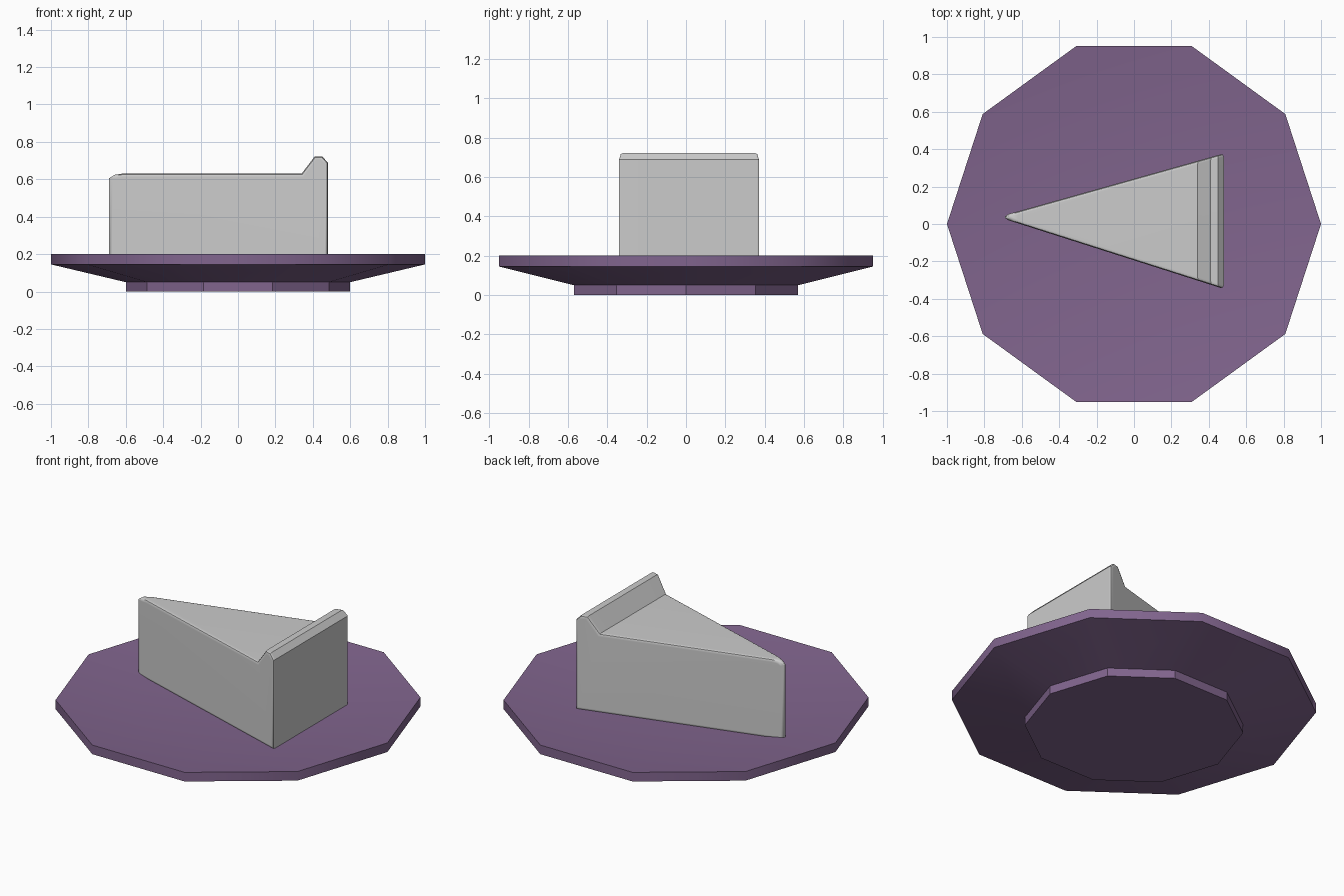
import bpy, bmesh, math
from mathutils import Vector

if "Cube" in bpy.data.objects:
    bpy.data.objects.remove(bpy.data.objects["Cube"])


def make_object(name, bm):
    bmesh.ops.recalc_face_normals(bm, faces=bm.faces)
    mesh = bpy.data.meshes.new(name)
    bm.to_mesh(mesh)
    bm.free()
    obj = bpy.data.objects.new(name, mesh)
    bpy.context.collection.objects.link(obj)
    return obj


def bridge(bm, a, b):
    n = len(a)
    return [bm.faces.new((a[i], a[(i + 1) % n], b[(i + 1) % n], b[i])) for i in range(n)]


# Ten-sided plate: flat-sided foot, smooth flared body, shallow dished top
SIDES = 10
bm = bmesh.new()
rings = []
for r, z in [(0.6, 0), (0.6, 0.05), (1.0, 0.145), (1.0, 0.2), (0.6, 0.155)]:
    rings.append([bm.verts.new((r * math.cos(math.tau * i / SIDES),
                                r * math.sin(math.tau * i / SIDES), z))
                  for i in range(SIDES)])
for k, (a, b) in enumerate(zip(rings, rings[1:])):
    for f in bridge(bm, a, b):
        f.smooth = k > 0
bm.faces.new(rings[0])
bm.faces.new(rings[-1]).smooth = True
# Keep the rim and foot outlines crisp
for ring in rings[:4]:
    for i in range(SIDES):
        bm.edges.get((ring[i], ring[(i + 1) % SIDES])).smooth = False
plate = make_object("plate", bm)
purple = bpy.data.materials.new("purple_glaze")
purple.diffuse_color = (0.22, 0.13, 0.27, 1)
purple.use_nodes = True
purple.node_tree.nodes["Principled BSDF"].inputs["Base Color"].default_value = purple.diffuse_color
plate.data.materials.append(purple)

# Cake slice: side profile with raised crust, tapered to a tip
profile = [(-0.69, 0.15), (0.48, 0.15), (0.48, 0.69), (0.45, 0.722), (0.41, 0.722),
           (0.34, 0.63), (-0.62, 0.63), (-0.66, 0.624), (-0.69, 0.605)]
TIP_X, BACK_X = -0.69, 0.48
SOFT = 0.018


def inset(points, d):
    """Move a counter-clockwise outline inwards by d."""
    out = []
    for i, p in enumerate(points):
        p = Vector(p)
        e1 = (p - Vector(points[i - 1])).normalized()
        e2 = (Vector(points[(i + 1) % len(points)]) - p).normalized()
        n1, n2 = Vector((-e1.y, e1.x)), Vector((-e2.y, e2.x))
        out.append(p + (n1 + n2) * d / (1 + n1.dot(n2)))
    return out


def section(bm, sign, in_profile, in_side):
    """One lengthwise outline of the slice, inset in profile and from the side."""
    ring = []
    for x, z in inset(profile, in_profile):
        t = (x - TIP_X) / (BACK_X - TIP_X)
        half = 0.011 + t * 0.351
        half -= min(in_side, 0.7 * half)
        ring.append(bm.verts.new((x, 0.037 - t * 0.022 + sign * half, z)))
    return ring


# Rounded borders run around both long sides
bm = bmesh.new()
c = SOFT * 0.29
steps = [(SOFT, 0), (c, c), (0, SOFT)]
rings = [section(bm, -1, *s) for s in steps] + [section(bm, 1, *s) for s in steps[::-1]]
for a, b in zip(rings, rings[1:]):
    bridge(bm, a, b)
bm.faces.new(rings[0])
bm.faces.new(rings[-1])
cake = make_object("cake_slice", bm)
bpy.context.view_layer.objects.active = cake
cake.select_set(True)
bpy.ops.object.shade_smooth_by_angle(angle=math.radians(35))
# Large faces keep flat shading, only the borders look round
soften = cake.modifiers.new("soft_borders", 'WEIGHTED_NORMAL')
soften.keep_sharp = True
